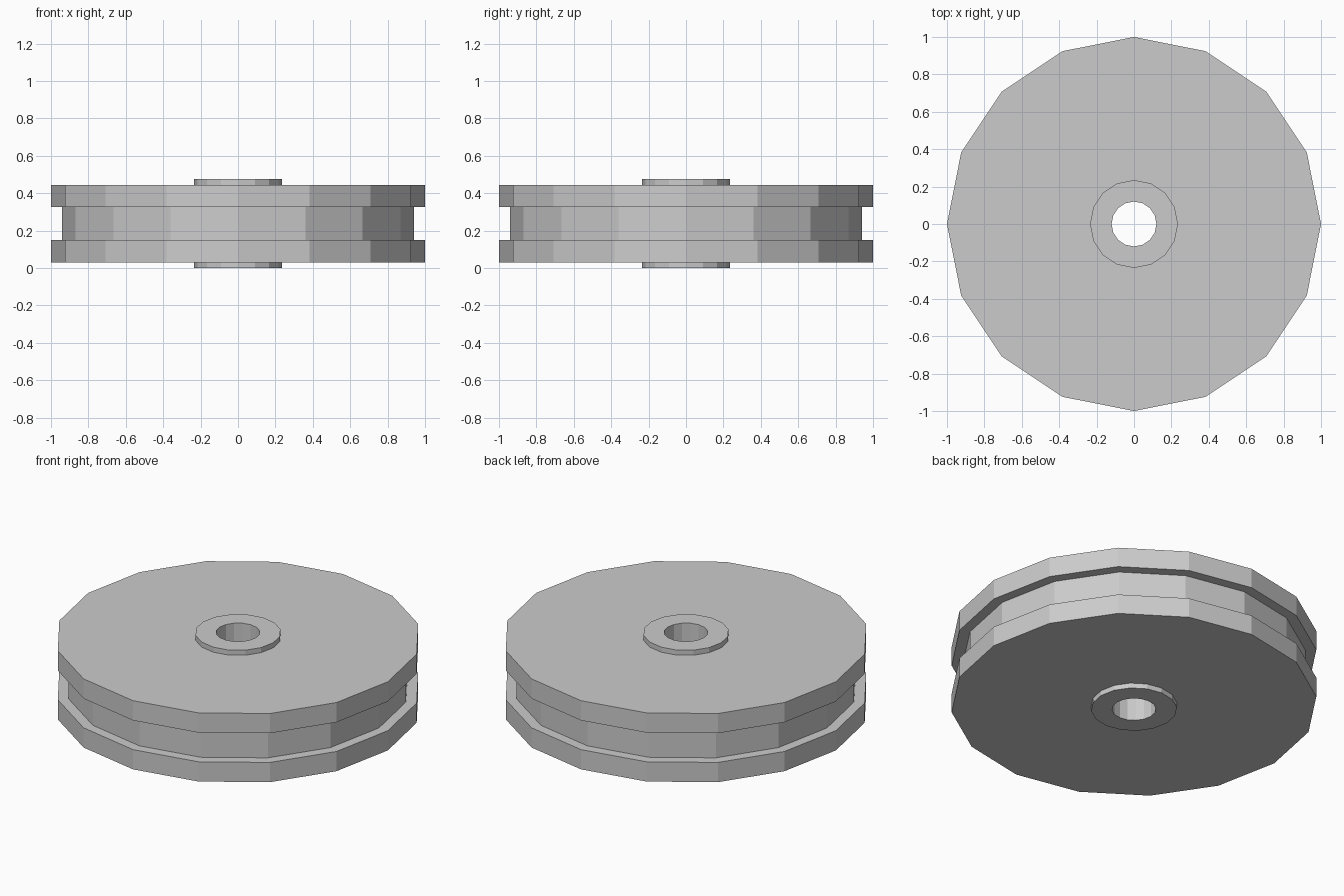
import bpy, bmesh, math

old = bpy.data.objects.get("Cube")
if old:
    bpy.data.objects.remove(old, do_unlink=True)

SIDES = 16
HEIGHT = 0.475
MID = HEIGHT / 2

grey = bpy.data.materials.new("plain_grey")
grey.use_nodes = True
colour = (0.6, 0.6, 0.6, 1)
grey.diffuse_color = colour
grey.node_tree.nodes["Principled BSDF"].inputs["Base Color"].default_value = colour


def lathe(name, half_profile, closed):
    """Mirror a (radius, height above middle) profile and turn it around z."""
    lower = [(r, MID - h) for r, h in half_profile]
    upper = [(r, MID + h) for r, h in reversed(half_profile)]
    points = lower + upper
    bm = bmesh.new()
    rings = []
    for r, z in points:
        ring = []
        for i in range(SIDES):
            a = math.tau * i / SIDES
            ring.append(bm.verts.new((r * math.cos(a), r * math.sin(a), z)))
        rings.append(ring)
    pairs = list(zip(rings, rings[1:]))
    if closed:
        pairs.append((rings[-1], rings[0]))
    for low, high in pairs:
        for i in range(SIDES):
            j = (i + 1) % SIDES
            bm.faces.new((low[i], low[j], high[j], high[i]))
    mesh = bpy.data.meshes.new(name)
    bm.to_mesh(mesh)
    bm.free()
    mesh.materials.append(grey)
    obj = bpy.data.objects.new(name, mesh)
    bpy.context.collection.objects.link(obj)
    return obj


HUB, BORE = 0.235, 0.12
RIM, GROOVE = 1.0, 0.94
RIM_OUT, RIM_IN = 0.207, 0.088

# Grooved wheel: disc faces, two rims and the recessed band between them
lathe("grooved_wheel", [(HUB, RIM_OUT), (RIM, RIM_OUT), (RIM, RIM_IN), (GROOVE, RIM_IN)], False)

# Hub sleeve with the open bore, standing slightly proud of both faces
lathe("hub_sleeve", [(BORE, MID), (HUB, MID)], True)
